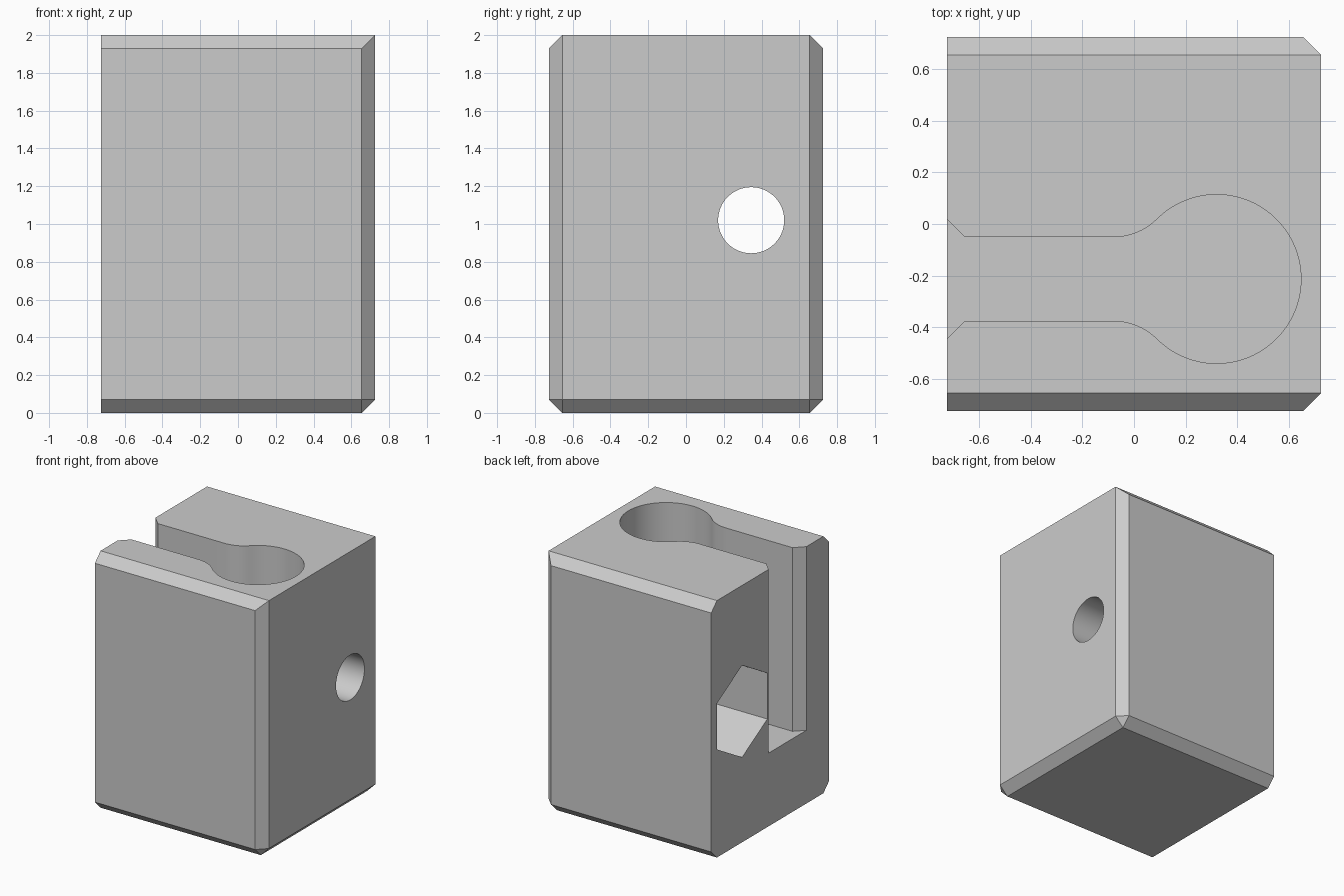
import bpy, bmesh, math
from mathutils import Vector, Matrix

cube = bpy.data.objects.get("Cube")
if cube:
    bpy.data.objects.remove(cube, do_unlink=True)

HALF, HEIGHT, CH = 0.725, 2.0, 0.07
SLOT_Y, FLOOR = -0.213, 0.57
BOLT = Vector((0, 0.345, 1.02))

grey = bpy.data.materials.new("plain_grey")
grey.use_nodes = True
grey.diffuse_color = (0.6, 0.6, 0.6, 1)
grey.node_tree.nodes["Principled BSDF"].inputs["Base Color"].default_value = grey.diffuse_color


def to_object(bm, name):
    bmesh.ops.recalc_face_normals(bm, faces=bm.faces[:])
    mesh = bpy.data.meshes.new(name)
    bm.to_mesh(mesh)
    bm.free()
    mesh.materials.append(grey)
    obj = bpy.data.objects.new(name, mesh)
    bpy.context.collection.objects.link(obj)
    return obj


def chamfer(bm, corner, normal, depth):
    """Slice off everything nearer the corner than depth, and cap the cut."""
    n = Vector(normal)
    co = Vector(corner) - n * depth / n.length_squared
    cut = bmesh.ops.bisect_plane(bm, geom=bm.verts[:] + bm.edges[:] + bm.faces[:],
                                 plane_co=co, plane_no=n, clear_outer=True)
    edges = [e for e in cut["geom_cut"] if isinstance(e, bmesh.types.BMEdge)]
    bmesh.ops.contextual_create(bm, geom=edges)


def arc(cx, cy, r, start, end, steps):
    angles = [math.radians(start + (end - start) * i / steps) for i in range(steps + 1)]
    return [(cx + r * math.cos(a), cy + r * math.sin(a)) for a in angles]


def x_prism(name, sides, radius, x0, x1, turn=0):
    """Prism or cylinder along x, on the bolt axis."""
    bm = bmesh.new()
    place = (Matrix.Translation(BOLT + Vector(((x0 + x1) / 2, 0, 0)))
             @ Matrix.Rotation(math.pi / 2, 4, "Y") @ Matrix.Rotation(turn, 4, "Z"))
    bmesh.ops.create_cone(bm, cap_ends=True, segments=sides, radius1=radius,
                          radius2=radius, depth=x1 - x0, matrix=place)
    return to_object(bm, name)


# Block with chamfered front, back and right edges
bm = bmesh.new()
bmesh.ops.create_cube(bm, size=1, matrix=Matrix.Translation((0, 0, HEIGHT / 2))
                      @ Matrix.Diagonal((2 * HALF, 2 * HALF, HEIGHT, 1)))
for s in (-1, 1):
    low, high = (HALF, s * HALF, 0), (HALF, s * HALF, HEIGHT)
    chamfer(bm, high, (1, s, 0), CH)
    chamfer(bm, high, (0, s, 1), CH)
    chamfer(bm, low, (0, s, -1), CH)
chamfer(bm, (HALF, 0, 0), (1, 0, -1), CH)
for s in (-1, 1):
    chamfer(bm, (HALF, s * HALF, 0), (1, s, -1), 2 * CH)
block = to_object(bm, "clamp_block")

# Keyhole slot: flared mouth, filleted neck, round pocket
neck, fillet, round_r, cx = 0.162, 0.24, 0.327, 0.32
flare = neck + CH
side = [(-HALF - 0.1, flare), (-HALF, flare), (-HALF + CH, neck)]
side += arc(cx - 0.4, neck + fillet, fillet, -90, -45, 10)
bulb = arc(cx, 0, round_r, 135, -135, 64)[1:-1]
outline = side + bulb + [(x, -y) for x, y in reversed(side)]
bm = bmesh.new()
face = bm.faces.new([bm.verts.new((x, y + SLOT_Y, FLOOR)) for x, y in outline])
top = bmesh.ops.extrude_face_region(bm, geom=[face])["geom"]
bmesh.ops.translate(bm, vec=(0, 0, HEIGHT),
                    verts=[v for v in top if isinstance(v, bmesh.types.BMVert)])
slot = to_object(bm, "keyhole_slot_cutter")

# Bolt hole and hexagonal pocket on the left-hand end
hole = x_prism("bolt_hole_cutter", 64, 0.175, -HALF - 0.1, HALF + 0.1)
pocket = x_prism("hex_pocket_cutter", 6, 0.358, -HALF - 0.1, -0.1)
# Put a hexagon corner at the top
if max(v.co.z for v in pocket.data.vertices) < BOLT.z + 0.35:
    bpy.data.objects.remove(pocket, do_unlink=True)
    pocket = x_prism("hex_pocket_cutter", 6, 0.358, -HALF - 0.1, -0.1, math.pi / 6)

bpy.context.view_layer.objects.active = block
block.select_set(True)
for cutter in (slot, pocket, hole):
    cutter.hide_render = True
    mod = block.modifiers.new(cutter.name, "BOOLEAN")
    mod.operation, mod.solver, mod.object = "DIFFERENCE", "EXACT", cutter
    bpy.ops.object.modifier_apply(modifier=mod.name)
    bpy.data.objects.remove(cutter, do_unlink=True)

bpy.ops.object.shade_smooth_by_angle(angle=math.radians(25))
